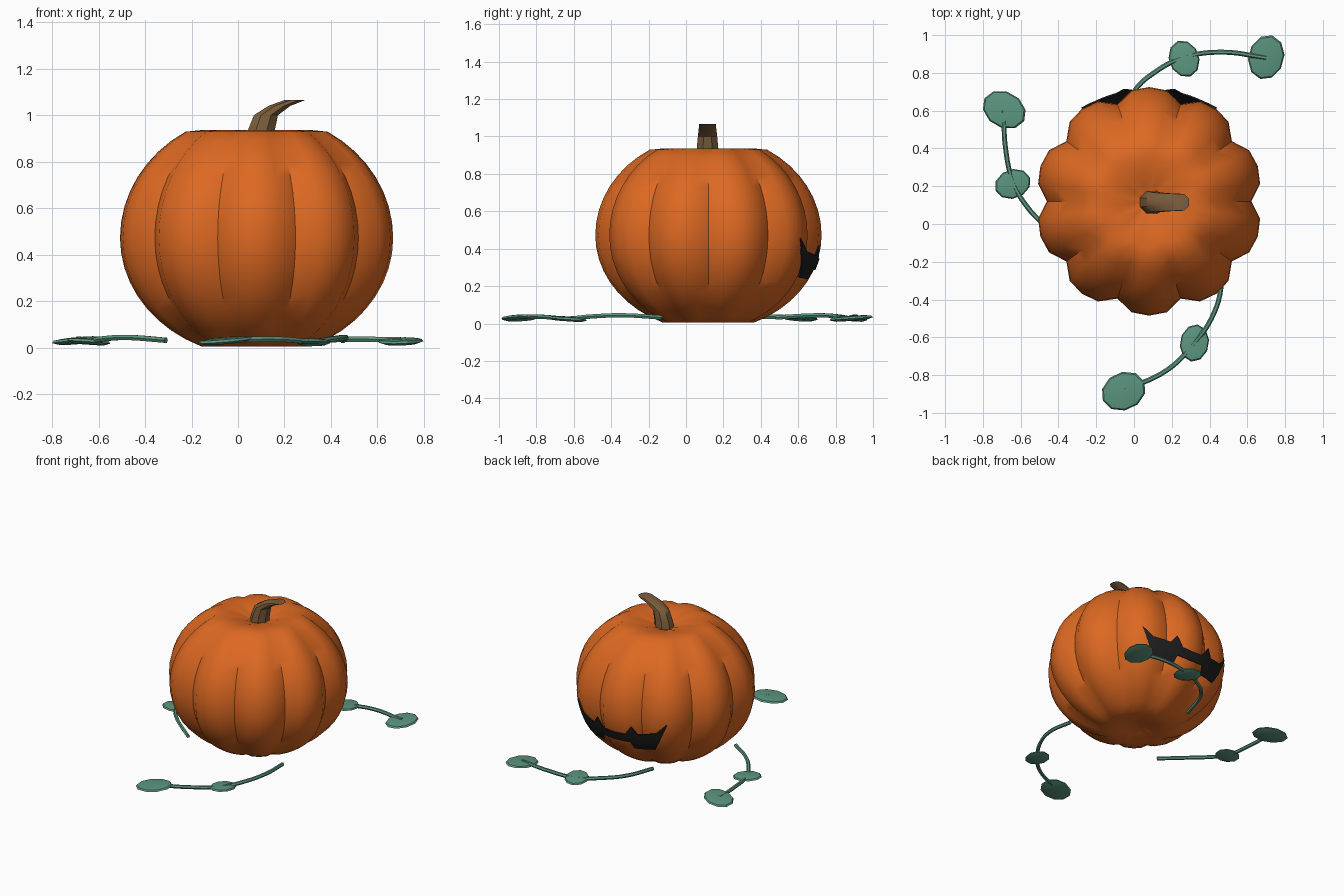
import bpy
import math
from math import sin, cos, radians, tau
from mathutils import Vector, Matrix

cube = bpy.data.objects.get("Cube")
if cube:
    bpy.data.objects.remove(cube)

CX, CY = 0.08, 0.12      # pumpkin axis
RADIUS, MID = 0.605, 0.472


def material(name, rgb):
    m = bpy.data.materials.new(name)
    m.use_nodes = True
    m.diffuse_color = (*rgb, 1)
    bsdf = m.node_tree.nodes["Principled BSDF"]
    bsdf.inputs["Base Color"].default_value = (*rgb, 1)
    bsdf.inputs["Roughness"].default_value = 0.8
    return m


ORANGE = material("pumpkin orange", (0.72, 0.14, 0.016))
BROWN = material("stem brown", (0.2, 0.11, 0.046))
GREEN = material("vine green", (0.105, 0.3, 0.21))
BLACK = material("mouth black", (0.013, 0.013, 0.013))


def make(name, verts, faces, mat, angle=None):
    me = bpy.data.meshes.new(name)
    me.from_pydata([tuple(v) for v in verts], [], faces)
    me.materials.append(mat)
    ob = bpy.data.objects.new(name, me)
    bpy.context.collection.objects.link(ob)
    if angle:
        bpy.ops.object.select_all(action='DESELECT')
        ob.select_set(True)
        bpy.context.view_layer.objects.active = ob
        bpy.ops.object.shade_smooth_by_angle(angle=radians(angle))
    return ob


def loft(name, rings, mat, angle=None):
    """Skin a stack of equal, anticlockwise rings and cap both ends."""
    n = len(rings[0])
    verts = [v for ring in rings for v in ring]
    faces = [(k * n + i, k * n + (i + 1) % n,
              (k + 1) * n + (i + 1) % n, (k + 1) * n + i)
             for k in range(len(rings) - 1) for i in range(n)]
    faces.append(tuple(reversed(range(n))))
    faces.append(tuple(range(len(verts) - n, len(verts))))
    return make(name, verts, faces, mat, angle)


# Pumpkin body: ten lobes, dimpled at top and bottom
def lobe(a):
    return 0.895 + 0.105 * math.sqrt(abs(cos(5 * (a - tau / 4))))


def body_height(lat):
    r = RADIUS * cos(lat)
    if lat > 0:
        return MID + 0.535 * sin(lat) - 0.14 * max(0, 1 - r / 0.3)
    return max(0, MID + 0.51 * sin(lat)) + 0.2 * max(0, 0.2 - r)


rings = []
for k in range(25):
    lat = radians(-88 + 176 * k / 24)
    r = RADIUS * cos(lat)
    ring = []
    for i in range(40):
        a = tau * i / 40
        s = r * lobe(a)
        ring.append((CX + s * cos(a), CY + s * sin(a), body_height(lat)))
    rings.append(ring)
loft("pumpkin_body", rings, ORANGE, 42)

# Stem: level rings sliding sideways as they rise
rings = []
for x, z, r in [(0.085, 0.84, 0.07), (0.102, 0.94, 0.062), (0.12, 1.0, 0.056),
                (0.178, 1.04, 0.051), (0.247, 1.066, 0.048)]:
    rings.append([(x + r * cos(tau * i / 8 + tau / 16),
                   CY - 0.005 + r * sin(tau * i / 8 + tau / 16), z) for i in range(8)])
loft("stem", rings, BROWN, 35)

# Jagged mouth on the back: (degrees from centre, height), mirrored
UPPER = [(0, 0.345), (8, 0.35), (13, 0.42), (17, 0.365), (29, 0.385), (36, 0.455)]
LOWER = [(0, 0.285), (11, 0.29), (13, 0.235), (28, 0.245), (31, 0.32), (36, 0.45)]


def along(line, a):
    for (a0, z0), (a1, z1) in zip(line, line[1:]):
        if a <= a1:
            return z0 + (z1 - z0) * (a - a0) / (a1 - a0)
    return line[-1][1]


ROWS = 4
half = sorted({a for a, z in UPPER + LOWER} | {4, 21, 25})
columns = [-a for a in reversed(half[1:])] + half
verts, faces = [], []
for a in columns:
    lo, hi = along(LOWER, abs(a)), along(UPPER, abs(a))
    for j in range(ROWS):
        z = lo + (hi - lo) * j / (ROWS - 1)
        r = (RADIUS + 0.008) * math.sqrt(1 - ((z - MID) / 0.51) ** 2)
        t = radians(90 + a)
        verts.append((CX + r * cos(t), CY + r * sin(t), z))
for c in range(len(columns) - 1):
    for j in range(ROWS - 1):
        p = c * ROWS + j
        faces.append((p, p + ROWS, p + ROWS + 1, p + 1))
mouth = make("mouth", verts, faces, BLACK)
solid = mouth.modifiers.new("thickness", 'SOLIDIFY')
solid.thickness = 0.008


# Leaves: thin, many-sided lens shapes
def leaf(name, centre, length, width, turn, tilt):
    place = (Matrix.Translation(centre) @ Matrix.Rotation(radians(turn), 4, 'Z')
             @ Matrix.Rotation(radians(tilt), 4, 'Y'))
    rings = []
    for s, z in [(0.7, -0.012), (1, -0.002), (0.93, 0.008), (0.6, 0.013)]:
        rings.append([place @ Vector((s * length * cos(tau * i / 10),
                                      s * width * sin(tau * i / 10), z))
                      for i in range(10)])
    loft(name, rings, GREEN, 30)


# Vines: thin tubes trailing over the ground
def vine(name, points):
    cu = bpy.data.curves.new(name, 'CURVE')
    cu.dimensions = '3D'
    cu.bevel_depth = 0.013
    cu.bevel_resolution = 1
    cu.resolution_u = 5
    cu.use_fill_caps = True
    sp = cu.splines.new('BEZIER')
    sp.bezier_points.add(len(points) - 1)
    heights = (0.032, 0.044, 0.038, 0.027, 0.036, 0.034)
    for bp, (x, y), z in zip(sp.bezier_points, points, heights):
        bp.co = (x, y, z)
        bp.handle_left_type = bp.handle_right_type = 'AUTO'
    cu.materials.append(GREEN)
    ob = bpy.data.objects.new(name, cu)
    bpy.context.collection.objects.link(ob)
    bpy.ops.object.select_all(action='DESELECT')
    ob.select_set(True)
    bpy.context.view_layer.objects.active = ob
    bpy.ops.object.convert(target='MESH')
    bpy.ops.object.shade_smooth_by_angle(angle=radians(50))


vine("front_vine", [(0.45, -0.13), (0.46, -0.34), (0.41, -0.5),
                    (0.32, -0.63), (0.18, -0.77), (-0.05, -0.88)])
vine("right_vine", [(-0.31, -0.13), (-0.48, 0.0), (-0.58, 0.11),
                    (-0.64, 0.22), (-0.68, 0.4), (-0.69, 0.6)])
vine("back_vine", [(-0.07, 0.48), (0.0, 0.7), (0.12, 0.81),
                   (0.26, 0.88), (0.46, 0.91), (0.7, 0.88)])

leaf("front_small_leaf", (0.32, -0.63, 0.024), 0.1, 0.077, 80, 4)
leaf("front_large_leaf", (-0.055, -0.885, 0.03), 0.122, 0.1, 25, -5)
leaf("right_small_leaf", (-0.642, 0.212, 0.026), 0.098, 0.077, 20, 4)
leaf("right_large_leaf", (-0.687, 0.605, 0.03), 0.122, 0.095, 150, 5)
leaf("back_small_leaf", (0.265, 0.875, 0.026), 0.1, 0.08, 110, 4)
leaf("back_large_leaf", (0.7, 0.883, 0.027), 0.12, 0.095, 75, -4)
